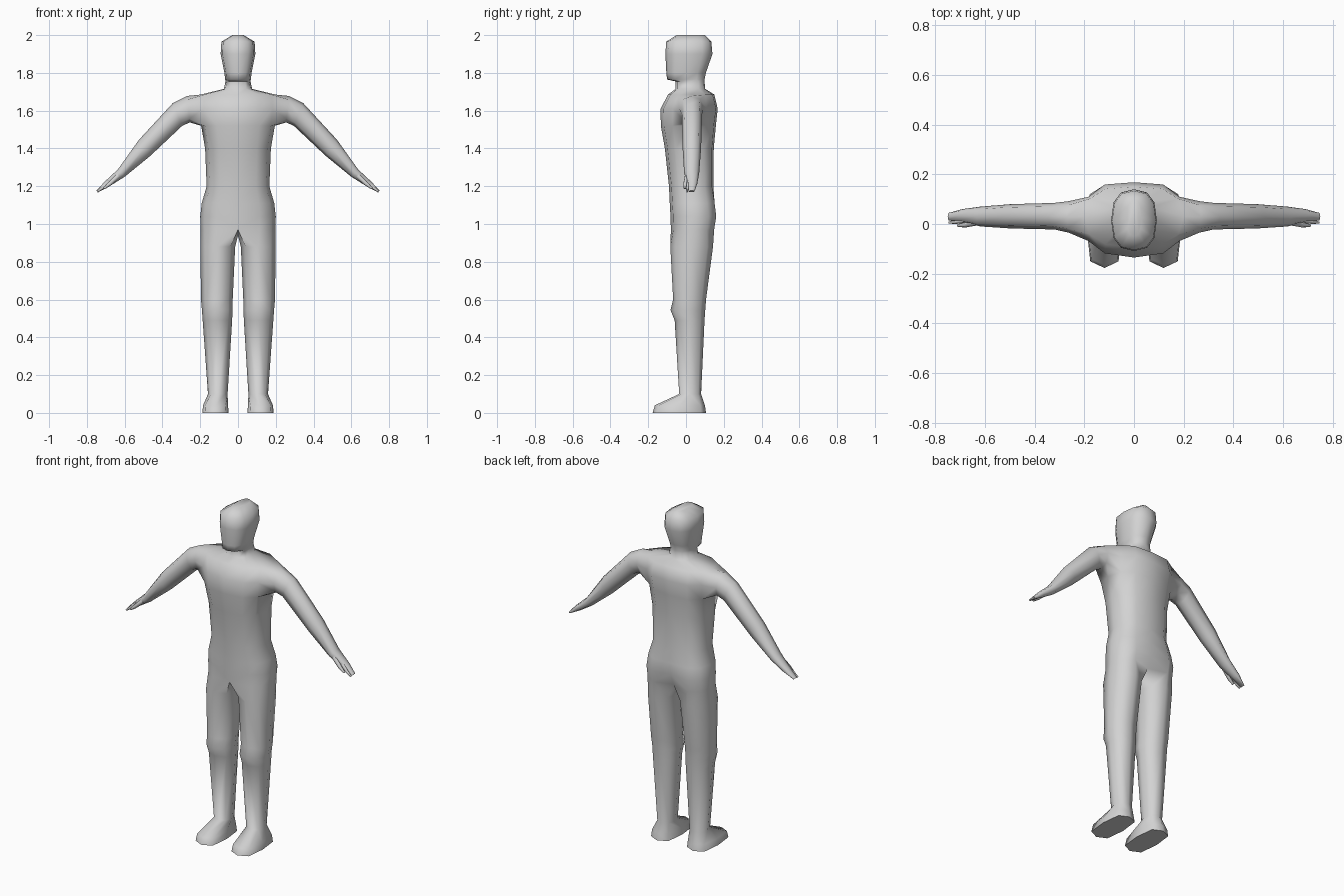
import bpy, bmesh, math
from mathutils import Vector

if "Cube" in bpy.data.objects:
    bpy.data.objects.remove(bpy.data.objects["Cube"])

skin = bpy.data.materials.new("light_grey")
skin.diffuse_color = (0.65, 0.65, 0.65, 1)
skin.use_nodes = True
skin.node_tree.nodes["Principled BSDF"].inputs["Base Color"].default_value = skin.diffuse_color


def squircle(deg, e):
    # point on a rounded-square outline, e = 1 is a circle
    c, s = math.cos(math.radians(deg)), math.sin(math.radians(deg))
    return (math.copysign(abs(c) ** e, c), math.copysign(abs(s) ** e, s))


EIGHT = [-135 + 45 * i for i in range(8)]


def bridge(bm, a, b, closed=True):
    n = len(a)
    for i in range(n if closed else n - 1):
        j = (i + 1) % n
        bm.faces.new((a[i], a[j], b[j], b[i]))


def tube(bm, loop, rings):
    # continue a loop through point rings and close the end
    for ring in rings:
        new = [bm.verts.new(p) for p in ring]
        if loop:
            bridge(bm, loop, new)
        else:
            bm.faces.new(new)
        loop = new
    bm.faces.new(loop)


def limb_ring(xt, zt, xb, zb, y0, y1, e=0.9):
    # section of an arm or finger from its top and bottom points
    top, bot = Vector((xt, 0, zt)), Vector((xb, 0, zb))
    mid, half = (top + bot) / 2, (top - bot) / 2
    pts = []
    for d in EIGHT:
        u, v = squircle(d, e)
        pts.append(mid + half * v + Vector((0, (y0 + y1) / 2 + u * (y1 - y0) / 2, 0)))
    return pts


def leg_ring(z, cx, rx, y0, y1, e=0.9):
    pts = []
    for d in EIGHT:
        u, v = squircle(d, e)
        pts.append(Vector((cx + u * rx, (y0 + y1) / 2 + v * (y1 - y0) / 2, z)))
    return pts


def finish(bm, name):
    # mirror the half, weld the seam and smooth
    bmesh.ops.mirror(bm, geom=bm.verts[:] + bm.edges[:] + bm.faces[:],
                     axis='X', merge_dist=0.0005)
    bmesh.ops.remove_doubles(bm, verts=bm.verts[:], dist=0.0002)
    bmesh.ops.recalc_face_normals(bm, faces=bm.faces[:])
    me = bpy.data.meshes.new(name)
    bm.to_mesh(me)
    bm.free()
    me.materials.append(skin)
    ob = bpy.data.objects.new(name, me)
    bpy.context.collection.objects.link(ob)
    bpy.ops.object.select_all(action='DESELECT')
    ob.select_set(True)
    bpy.context.view_layer.objects.active = ob
    bpy.ops.object.shade_smooth_by_angle(angle=math.radians(72))


# torso, neck and head sections: z, half width, front y, back y, back groove
SECTIONS = [
    (0.97, 0.198, -0.080, 0.162, 0.045),
    (1.04, 0.200, -0.082, 0.174, 0.030),
    (1.11, 0.192, -0.086, 0.165, 0.015),
    (1.20, 0.166, -0.090, 0.150, 0.005),
    (1.40, 0.174, -0.112, 0.152, 0.005),
    (1.52, 0.195, -0.133, 0.163, 0.005),
    (1.61, 0.205, -0.135, 0.176, 0.008),
    (1.685, 0.200, -0.095, 0.155, 0.005),
    (1.715, 0.075, -0.055, 0.102, 0),
    (1.755, 0.066, -0.055, 0.098, 0),
    (1.765, 0.068, -0.100, 0.098, 0),
    (1.80, 0.072, -0.104, 0.105, 0),
    (1.90, 0.092, -0.109, 0.140, 0),
    (1.965, 0.088, -0.105, 0.134, 0),
    (2.00, 0.030, -0.050, 0.100, 0),
]
ARMPIT = 5  # the arm opening spans three sections from here

bm = bmesh.new()
rows = []
for z, rx, y0, y1, groove in SECTIONS:
    row = []
    for i in range(7):
        u, v = squircle(-90 + 30 * i, 0.8)
        y = (y0 + y1) / 2 + v * (y1 - y0) / 2 - (groove if i == 6 else 0)
        row.append(bm.verts.new((0 if i in (0, 6) else rx * u, y, z)))
    rows.append(row)
for k in range(len(rows) - 1):
    for i in range(6):
        if k in (ARMPIT, ARMPIT + 1) and i in (2, 3):
            continue
        a, b = rows[k], rows[k + 1]
        bm.faces.new((a[i], a[i + 1], b[i + 1], b[i]))
# crown
bm.faces.new(rows[-1])

# arm and hand
a, b, c = rows[ARMPIT:ARMPIT + 3]
tube(bm, [a[2], a[3], a[4], b[4], c[4], c[3], c[2], b[2]], [
    limb_ring(0.270, 1.678, 0.255, 1.538, -0.035, 0.092),
    limb_ring(0.345, 1.640, 0.295, 1.520, -0.022, 0.085),
    limb_ring(0.525, 1.445, 0.465, 1.360, -0.018, 0.080),
    limb_ring(0.635, 1.290, 0.600, 1.250, -0.010, 0.070),
    limb_ring(0.705, 1.225, 0.675, 1.203, 0.008, 0.060),
    limb_ring(0.750, 1.177, 0.740, 1.168, 0.014, 0.045),
])

# leg and foot
crotch = bm.verts.new((0, 0.03, 0.94))
tube(bm, rows[0] + [crotch], [
    leg_ring(0.88, 0.107, 0.092, -0.083, 0.143),
    leg_ring(0.60, 0.112, 0.084, -0.068, 0.106),
    leg_ring(0.545, 0.110, 0.081, -0.082, 0.102),
    leg_ring(0.49, 0.109, 0.078, -0.060, 0.098),
    leg_ring(0.10, 0.107, 0.052, -0.036, 0.080),
    leg_ring(0.04, 0.119, 0.066, -0.165, 0.100, 0.6),
    leg_ring(0.00, 0.119, 0.070, -0.177, 0.106, 0.6),
])
finish(bm, "body")

# thumbs
bm = bmesh.new()
tube(bm, None, [
    limb_ring(0.640, 1.268, 0.625, 1.245, -0.006, 0.020),
    limb_ring(0.685, 1.222, 0.672, 1.205, -0.014, 0.006),
    limb_ring(0.712, 1.192, 0.705, 1.184, -0.012, 0.000),
])
finish(bm, "thumbs")

# forefingers
bm = bmesh.new()
tube(bm, None, [
    limb_ring(0.690, 1.230, 0.675, 1.212, 0.004, 0.024),
    limb_ring(0.725, 1.196, 0.714, 1.184, 0.000, 0.014),
    limb_ring(0.748, 1.174, 0.742, 1.167, 0.002, 0.010),
])
finish(bm, "forefingers")
